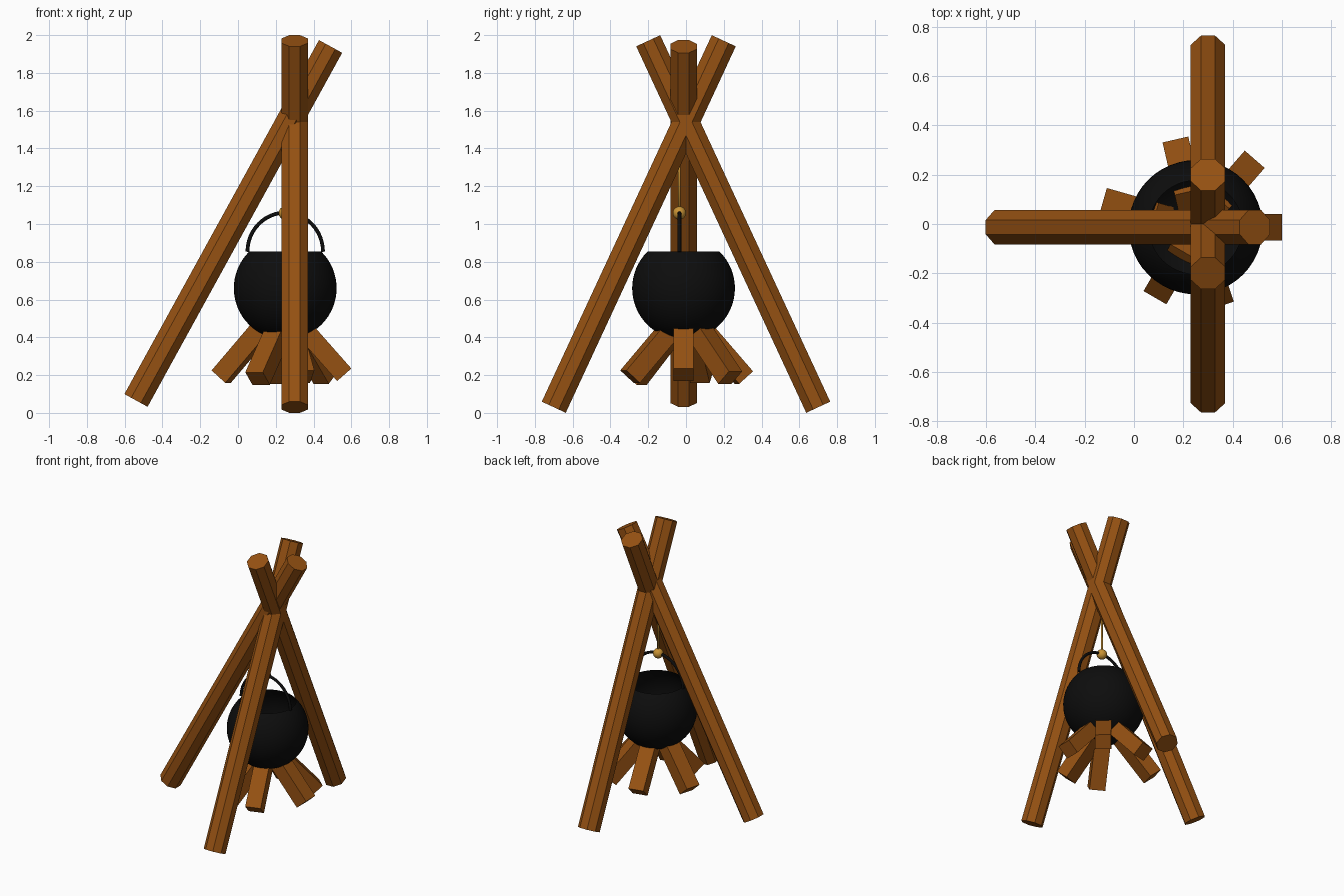
import bpy, bmesh, math
from mathutils import Vector, Matrix

if "Cube" in bpy.data.objects:
    bpy.data.objects.remove(bpy.data.objects["Cube"])

def material(name, rgb):
    m = bpy.data.materials.new(name)
    m.diffuse_color = (*rgb, 1)
    m.use_nodes = True
    m.node_tree.nodes["Principled BSDF"].inputs["Base Color"].default_value = m.diffuse_color
    return m

wood = material("brown_wood", (0.30, 0.082, 0.006))
iron = material("black_iron", (0.004, 0.004, 0.004))
gold = material("gold", (0.58, 0.29, 0.035))

def add(name, bm, mat, smooth=False):
    me = bpy.data.meshes.new(name)
    bm.to_mesh(me)
    bm.free()
    me.materials.append(mat)
    for p in me.polygons:
        p.use_smooth = smooth
    ob = bpy.data.objects.new(name, me)
    bpy.context.collection.objects.link(ob)
    return ob

def rod(name, a, b, radius, sides, mat, smooth=False):
    """Prism between two points, one flat side facing sideways."""
    a, b = Vector(a), Vector(b)
    z = (b - a).normalized()
    x = Vector((0, 1, 0)) if abs(z.x) > abs(z.y) else Vector((1, 0, 0))
    y = z.cross(x)
    frame = Matrix((x, y, z)).transposed().to_4x4()
    bm = bmesh.new()
    bmesh.ops.create_cone(bm, cap_ends=True, segments=sides, radius1=radius,
                          radius2=radius, depth=(b - a).length)
    spin = Matrix.Rotation(math.pi / sides, 4, 'Z')
    bmesh.ops.transform(bm, verts=bm.verts,
                        matrix=Matrix.Translation((a + b) / 2) @ frame @ spin)
    return add(name, bm, mat, smooth)

# Three crossed poles
R = 0.07 / math.cos(math.pi / 8)
for name, s in (("front_pole", -1), ("back_pole", 1)):
    rod(name, (0.30, s * 0.70, 0.03), (0.30, -s * 0.20, 1.97), R, 8, wood)
rod("left_pole", (-0.54, -0.013, 0.066), (0.49, -0.013, 1.94), R, 8, wood)

# Open round pot: sphere with the top sliced off
C = Vector((0.25, -0.013, 0.66))
bm = bmesh.new()
bmesh.ops.create_uvsphere(bm, u_segments=48, v_segments=32, radius=0.272)
bmesh.ops.bisect_plane(bm, geom=bm.verts[:] + bm.edges[:] + bm.faces[:],
                       plane_co=(0, 0, 0.195), plane_no=(0, 0, 1), clear_outer=True)
bmesh.ops.translate(bm, verts=bm.verts, vec=C)
add("pot", bm, iron, True)

# Arched handle
cu = bpy.data.curves.new("handle", 'CURVE')
cu.dimensions = '3D'
cu.bevel_depth = 0.01
cu.bevel_resolution = 2
cu.use_fill_caps = True
sp = cu.splines.new('POLY')
sp.points.add(24)
for i, p in enumerate(sp.points):
    t = math.pi * i / 24
    p.co = (0.25 - 0.2 * math.cos(t), -0.035, 0.853 + 0.207 * math.sin(t), 1)
cu.materials.append(iron)
bpy.context.collection.objects.link(bpy.data.objects.new("handle", cu))

# Hanging rope and ball
rod("rope", (0.25, -0.035, 1.05), (0.25, -0.035, 1.48), 0.007, 12, gold, True)
bm = bmesh.new()
bmesh.ops.create_uvsphere(bm, u_segments=24, v_segments=16, radius=0.035)
bmesh.ops.translate(bm, verts=bm.verts, vec=(0.25, -0.035, 1.058))
add("ball", bm, gold, True)

# Firewood blocks leaning in under the pot: angle, outer distance, outer height
LENGTH, WIDTH, THICK, TILT = 0.33, 0.107, 0.1, math.radians(48.5)
for i, (ang, dist, z) in enumerate([(0, 0.35, 0.235), (49, 0.365, 0.22), (103, 0.365, 0.22),
                                    (164, 0.39, 0.225), (240, 0.33, 0.215), (288, 0.335, 0.225)]):
    bm = bmesh.new()
    bmesh.ops.create_cube(bm, size=1)
    bmesh.ops.scale(bm, verts=bm.verts, vec=(LENGTH, WIDTH, THICK))
    # origin at the upper outer edge, then tip down and turn around the pot
    bmesh.ops.translate(bm, verts=bm.verts, vec=(-LENGTH / 2, 0, -THICK / 2))
    place = (Matrix.Translation((C.x, C.y, z)) @ Matrix.Rotation(math.radians(ang), 4, 'Z')
             @ Matrix.Translation((dist, 0, 0)) @ Matrix.Rotation(TILT, 4, 'Y'))
    bmesh.ops.transform(bm, verts=bm.verts, matrix=place)
    add(f"firewood_{i + 1}", bm, wood)
